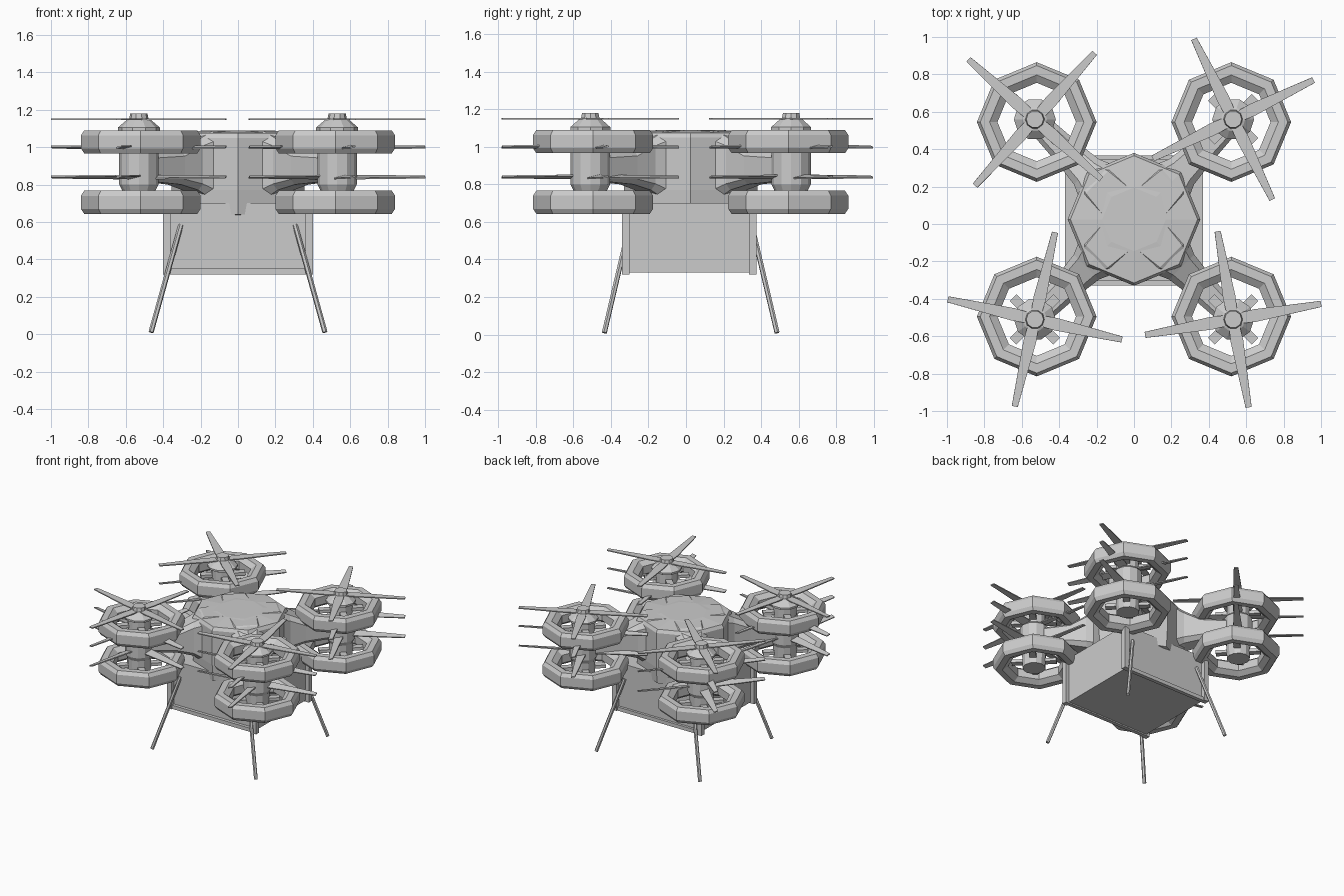
import bpy, bmesh, math
from mathutils import Matrix, Vector

if "Cube" in bpy.data.objects:
    bpy.data.objects.remove(bpy.data.objects["Cube"])

CY = 0.025  # fore-aft centre of the airframe


def finish(bm, name):
    bmesh.ops.recalc_face_normals(bm, faces=bm.faces)
    me = bpy.data.meshes.new(name)
    bm.to_mesh(me)
    bm.free()
    ob = bpy.data.objects.new(name, me)
    bpy.context.collection.objects.link(ob)
    return ob


def loft(name, rings, closed=False, mat=None):
    """Skin a list of equal-length point loops; cap the ends unless closed."""
    bm = bmesh.new()
    loops = [[bm.verts.new(p) for p in r] for r in rings]
    n = len(loops[0])
    pairs = list(zip(loops, loops[1:]))
    if closed:
        pairs.append((loops[-1], loops[0]))
    for a, b in pairs:
        for i in range(n):
            j = (i + 1) % n
            bm.faces.new((a[i], a[j], b[j], b[i]))
    if not closed:
        bm.faces.new(loops[0])
        bm.faces.new(loops[-1])
    if mat:
        bm.transform(mat)
    return finish(bm, name)


def lathe(name, profile, sides, centre, closed=False):
    cx, cy, cz = centre
    rings = [[(cx + r * math.cos(2 * math.pi * i / sides),
               cy + r * math.sin(2 * math.pi * i / sides), cz + z)
              for i in range(sides)] for r, z in profile]
    return loft(name, rings, closed)


def box(name, lo, hi, mat=None):
    rings = [[(lo[0], lo[1], z), (hi[0], lo[1], z), (hi[0], hi[1], z), (lo[0], hi[1], z)]
             for z in (lo[2], hi[2])]
    return loft(name, rings, mat=mat)


def blade(name, centre, angle, pitch):
    # tapered flat blade, pitched about its own length
    m = (Matrix.Translation(centre) @ Matrix.Rotation(angle, 4, 'Z')
         @ Matrix.Rotation(pitch, 4, 'X'))
    rings = [[(x, -w, -0.004), (x, w, -0.004), (x, w, 0.004), (x, -w, 0.004)]
             for x, w in ((0.02, 0.028), (0.12, 0.034), (0.478, 0.016))]
    return loft(name, rings, mat=m)


def rod(name, a, b, r, sides=6):
    a, b = Vector(a), Vector(b)
    m = Matrix.Translation(a) @ (b - a).to_track_quat('Z', 'Y').to_matrix().to_4x4()
    rings = [[(r * math.cos(2 * math.pi * i / sides), r * math.sin(2 * math.pi * i / sides), z)
              for i in range(sides)] for z in (0, (b - a).length)]
    return loft(name, rings, mat=m)


# octagonal main body
lathe("body", [(0.26, 0.625), (0.345, 0.64), (0.355, 0.77), (0.355, 1.05),
               (0.34, 1.075), (0.17, 1.09)], 8, (0, CY, 0))

# cargo box with corner posts and bottom rails
box("cargo_box", (-0.37, -0.305, 0.33), (0.37, 0.345, 0.70))
for sx in (-1, 1):
    xs = sorted((sx * 0.36, sx * 0.40))
    for y in (-0.34, 0.335):
        box("box_post", (xs[0], y, 0.32), (xs[1], y + 0.04, 0.68))
for y in (-0.33, 0.335):
    box("box_rail", (-0.37, y, 0.32), (0.37, y + 0.03, 0.35))

# four splayed landing legs
for sx in (-1, 1):
    for sy in (-1, 1):
        rod("landing_leg", (sx * 0.465, CY + sy * 0.46, 0.01),
            (sx * 0.305, CY + sy * 0.325, 0.585), 0.014)

RING = [(0.32, -0.035), (0.32, 0.035), (0.302, 0.062), (0.252, 0.062),
        (0.21, 0.032), (0.21, -0.032), (0.252, -0.062), (0.302, -0.062)]
# arm sections: distance out, half width, bottom, top
ARM = [(0.10, 0.16, 0.68, 1.09), (0.28, 0.13, 0.72, 1.085), (0.36, 0.095, 0.77, 1.04),
       (0.48, 0.08, 0.80, 0.98), (0.74, 0.06, 0.82, 0.96)]

# four rotor pods: side, fore-aft, blade angle in degrees
for sx, sy, deg in ((-1, 1, 48), (1, 1, 26), (-1, -1, -13), (1, -1, 10)):
    px, py = sx * 0.53, CY + sy * 0.535
    rx, ry = sx * 0.52, CY + sy * 0.52

    # flared arm with a chamfered section
    rings = []
    for d, w, z0, z1 in ARM:
        c = 0.35 * w
        rings.append([(d, -w, z0 + c), (d, -w + c, z0), (d, w - c, z0), (d, w, z0 + c),
                      (d, w, z1 - c), (d, w - c, z1), (d, -w + c, z1), (d, -w, z1 - c)])
    loft("arm", rings, mat=Matrix.Translation((0, CY, 0))
         @ Matrix.Rotation(math.atan2(sy, sx), 4, 'Z'))

    # motor column and cone cap
    lathe("motor_column", [(0.085, 0.65), (0.09, 0.77), (0.105, 0.80), (0.105, 0.98),
                           (0.085, 1.0), (0.085, 1.10)], 12, (px, py, 0))
    lathe("rotor_cap", [(0.112, 1.09), (0.112, 1.105), (0.065, 1.145),
                        (0.052, 1.15), (0.046, 1.18)], 10, (px, py, 0))

    # upper and lower duct rings with short stubs on the motor
    for z in (1.028, 0.705):
        lathe("duct_ring", RING, 8, (rx, ry, z), closed=True)
        for k in range(4):
            box("motor_stub", (0.06, -0.025, -0.012), (0.165, 0.025, 0.012),
                Matrix.Translation((px, py, z))
                @ Matrix.Rotation(math.radians(45 + 90 * k), 4, 'Z'))

    # three stacked four-blade rotors
    for z, pitch in ((1.15, 0), (1.0, 14), (0.84, 14)):
        for k in range(4):
            blade("rotor_blade", (px, py, z), math.radians(deg + 90 * k), math.radians(pitch))
